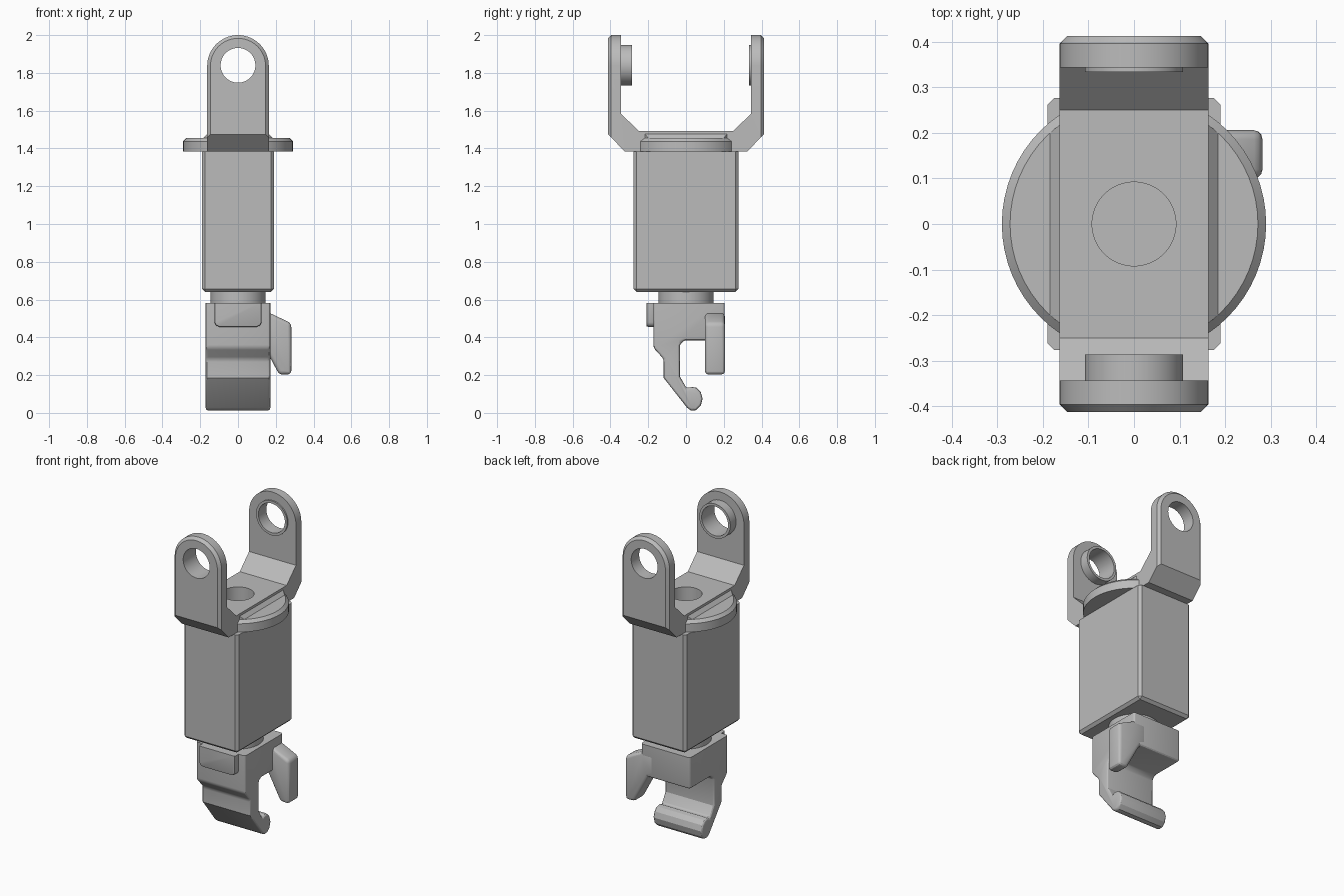
import bpy
import bmesh
from math import cos, sin, pi, radians

old = bpy.data.objects.get("Cube")
if old:
    bpy.data.objects.remove(old, do_unlink=True)

grey = bpy.data.materials.new("plain_grey")
grey.use_nodes = True
colour = (0.5, 0.5, 0.5, 1)
grey.diffuse_color = colour
grey.node_tree.nodes["Principled BSDF"].inputs["Base Color"].default_value = colour


def circle(radius, a=0, b=0, n=64):
    return [(a + radius * cos(2 * pi * i / n), b + radius * sin(2 * pi * i / n))
            for i in range(n)]


def loft(name, axis, sections, bevel=0, segments=1, keep=None):
    """Join outlines, each (position, points), along an axis; bevel sharp edges
    except those whose two ends both satisfy keep."""
    bm = bmesh.new()
    rings = []
    for t, pts in sections:
        rings.append([bm.verts.new({"x": (t, a, b), "y": (a, t, b), "z": (a, b, t)}[axis])
                      for a, b in pts])
    n = len(rings[0])
    bm.faces.new(rings[0])
    bm.faces.new(rings[-1])
    for lower, upper in zip(rings, rings[1:]):
        for i in range(n):
            j = (i + 1) % n
            bm.faces.new((lower[i], lower[j], upper[j], upper[i]))
    bmesh.ops.recalc_face_normals(bm, faces=bm.faces)
    if bevel:
        edges = [e for e in bm.edges if e.calc_face_angle(0) > radians(40)
                 and not (keep and all(keep(v.co) for v in e.verts))]
        bmesh.ops.bevel(bm, geom=edges, offset=bevel, segments=segments,
                        profile=0.5, affect="EDGES", clamp_overlap=True)
    mesh = bpy.data.meshes.new(name)
    bm.to_mesh(mesh)
    bm.free()
    mesh.materials.append(grey)
    obj = bpy.data.objects.new(name, mesh)
    bpy.context.collection.objects.link(obj)
    return obj


def prism(name, axis, pts, lo, hi, **options):
    return loft(name, axis, [(lo, pts), (hi, pts)], **options)


def activate(obj):
    bpy.ops.object.select_all(action="DESELECT")
    obj.select_set(True)
    bpy.context.view_layer.objects.active = obj


def combine(obj, other, operation):
    """Apply a boolean and discard the second object."""
    mod = obj.modifiers.new("boolean", "BOOLEAN")
    mod.operation = operation
    mod.solver = "EXACT"
    mod.object = other
    activate(obj)
    bpy.ops.object.modifier_apply(modifier=mod.name)
    bpy.data.objects.remove(other, do_unlink=True)


def rectangle(a, b):
    return [(-a, -b), (a, -b), (a, b), (-a, b)]


# Main housing, chamfered everywhere but its top rim
prism("housing", "z", rectangle(0.19, 0.277), 0.64, 1.385, bevel=0.016,
      keep=lambda co: co.z > 1.38)
prism("swivel_neck", "z", circle(0.145), 0.57, 0.65)

# Turntable disc with a chamfered rim
disc = loft("turntable_disc", "z", [(1.385, circle(0.29)), (1.438, circle(0.29)),
                                    (1.456, circle(0.272))])

# Sloped shoulders where the fork meets the disc
shoulder = prism("fork_shoulder", "y", [(-0.19, 1.45), (0.19, 1.45), (0.163, 1.477),
                                        (-0.163, 1.477)], -0.28, 0.28)
combine(shoulder, prism("cutter", "z", circle(0.272), 1.4, 1.6), "INTERSECT")

# Fork: side profile, trimmed to rounded arms with chamfered outer edges
half = [(0.325, 1.385), (0.413, 1.475), (0.413, 2.05), (0.343, 2.05),
        (0.343, 1.583), (0.25, 1.492)]
fork = prism("fork", "x", half + [(-y, z) for y, z in reversed(half)], -0.2, 0.2)


def arm_outline(r):
    arc = [(r * cos(pi * i / 32), 1.837 + r * sin(pi * i / 32)) for i in range(33)]
    return arc + [(-r, 1.3), (r, 1.3)]


full, inset = arm_outline(0.163), arm_outline(0.146)
combine(fork, loft("cutter", "y", [(-0.413, inset), (-0.396, full), (0.396, full),
                                   (0.413, inset)]), "INTERSECT")

# Pivot bosses and bore
for lo, hi in ((-0.37, -0.286), (0.334, 0.37)):
    combine(fork, prism("boss", "y", circle(0.108, 0, 1.84), lo, hi), "UNION")
combine(fork, prism("cutter", "y", circle(0.092, 0, 1.84), -0.5, 0.5), "DIFFERENCE")

# Vertical recess in the fork floor
for part in (fork, shoulder, disc):
    combine(part, prism("cutter", "z", circle(0.092), 1.3, 1.6), "DIFFERENCE")

# Hook with a rounded lip
hook = [(-0.173, 0.583), (-0.173, 0.345), (-0.118, 0.285), (-0.118, 0.185),
        (0.005, 0.028), (0.028, 0.01), (0.055, 0.015), (0.078, 0.038), (0.088, 0.075),
        (0.078, 0.11), (0.055, 0.133), (0.028, 0.138), (0.005, 0.128), (-0.032, 0.192),
        (-0.032, 0.355), (-0.024, 0.374), (-0.004, 0.384), (0.205, 0.384), (0.205, 0.583)]
prism("hook", "x", hook, -0.171, 0.171, bevel=0.015, segments=3,
      keep=lambda co: co.z > 0.57)

# Side prong hanging from the back of the hook
prong = [(0.08, 0.53), (0.165, 0.53), (0.282, 0.475), (0.282, 0.203),
         (0.218, 0.203), (0.12, 0.386), (0.08, 0.4)]
prism("side_prong", "y", prong, 0.1, 0.206, bevel=0.02, segments=3)

# Thumb pad on the front of the hook
pad = [(-0.125, 0.583), (-0.125, 0.48), (-0.118, 0.463), (-0.1, 0.456),
       (0.1, 0.456), (0.118, 0.463), (0.125, 0.48), (0.125, 0.583)]
prism("thumb_pad", "y", pad, -0.21, -0.16, bevel=0.008, segments=2,
      keep=lambda co: co.z > 0.57)

for obj in list(bpy.context.collection.objects):
    if obj.type == "MESH" and grey.name in obj.data.materials:
        activate(obj)
        bpy.ops.object.shade_smooth_by_angle(angle=radians(28))
